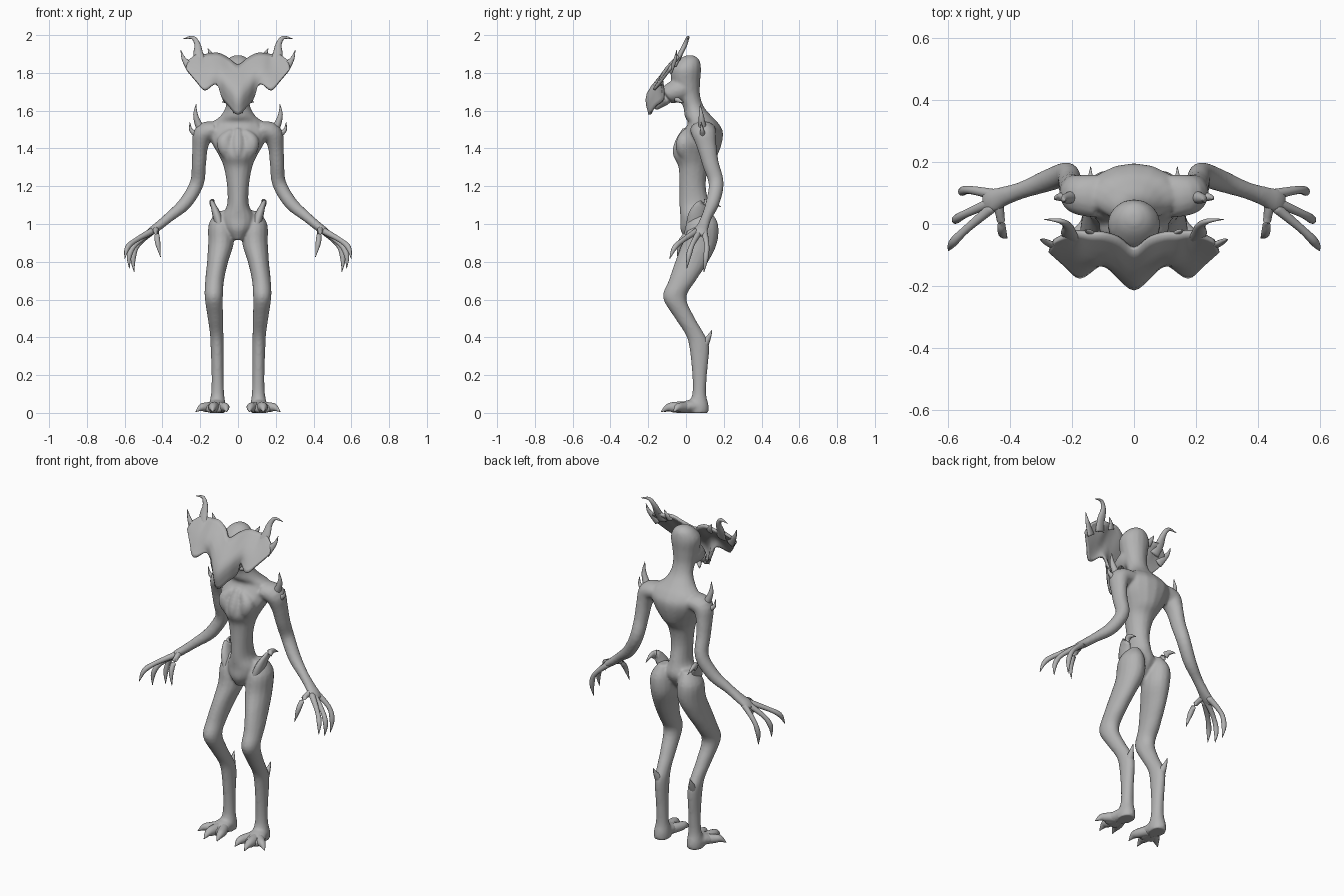
import bpy, bmesh, math
from mathutils import Vector

cube = bpy.data.objects.get("Cube")
if cube:
    bpy.data.objects.remove(cube, do_unlink=True)

grey = bpy.data.materials.new("plain_grey")
grey.use_nodes = True
tone = (0.45, 0.45, 0.45, 1)
grey.diffuse_color = tone
for node in grey.node_tree.nodes:
    if node.type == 'BSDF_PRINCIPLED':
        node.inputs["Base Color"].default_value = tone

UNIT = 0.01  # every table below is in hundredths


def spline(points, steps=4):
    """Smooth curve through tuples of any length."""
    result = []
    last = len(points) - 1
    for i in range(last):
        a, b = points[max(i - 1, 0)], points[i]
        c, d = points[i + 1], points[min(i + 2, last)]
        for s in range(steps):
            t = s / steps
            result.append(tuple(
                q + t / 2 * (r - p + t * (2 * p - 5 * q + 4 * r - e + t * (3 * (q - r) + e - p)))
                for p, q, r, e in zip(a, b, c, d)))
    result.append(tuple(points[-1]))
    return result


def tube(bm, points, side=1, level=False, segments=16):
    """Loft ellipses along a path of x, y, z, radius and optional second radius."""
    path = spline([p if len(p) == 5 else (*p, p[3]) for p in points])
    centres = [Vector(p[:3]) for p in path]
    rings = []
    for i, p in enumerate(path):
        ahead = (centres[min(i + 1, len(path) - 1)] - centres[max(i - 1, 0)]).normalized()
        if level:
            ahead = Vector((0, 0, 1))
        guide = Vector((0, 1, 0)) if abs(ahead.y) < 0.8 else Vector((0, 0, 1))
        u = guide.cross(ahead).normalized()
        v = ahead.cross(u)
        ring = []
        for k in range(segments):
            angle = math.tau * k / segments
            co = (centres[i] + u * math.cos(angle) * max(p[3], 0.12)
                  + v * math.sin(angle) * max(p[4], 0.12))
            ring.append(bm.verts.new((co.x * side * UNIT, co.y * UNIT, max(co.z, 0) * UNIT)))
        rings.append(ring)
    for low, high in zip(rings, rings[1:]):
        for k in range(segments):
            n = (k + 1) % segments
            bm.faces.new((low[k], low[n], high[n], high[k]))
    bm.faces.new(rings[0][::-1])
    bm.faces.new(rings[-1])


def finish(name, bm):
    bmesh.ops.recalc_face_normals(bm, faces=bm.faces[:])
    mesh = bpy.data.meshes.new(name)
    bm.to_mesh(mesh)
    bm.free()
    mesh.materials.append(grey)
    mesh.shade_smooth()
    obj = bpy.data.objects.new(name, mesh)
    bpy.context.collection.objects.link(obj)
    return obj


def pair(name, paths):
    """One object holding tapered tubes on both sides."""
    bm = bmesh.new()
    for path in paths:
        for side in (1, -1):
            tube(bm, path, side, segments=12)
    return finish(name, bm)


# Body: torso, neck, skull, arms and legs fused into one skin
torso = [(0, 3, 91.5, 2.5, 3), (0, 4, 97, 6.5, 7), (0, 5.5, 103, 9, 8.5), (0, 4.5, 110, 5.8, 8),
         (0, 3.5, 120, 5.8, 7), (0, 4, 130, 7.5, 8), (0, 5, 136, 10, 11.5),
         (0, 7, 143, 14, 12), (0, 9, 149, 15.5, 10.5), (0, 9, 153.5, 14, 8),
         (0, 6.5, 157, 9.5, 7.2), (0, 4, 162, 6.6, 5.5), (0, 1.5, 168, 6.3, 6),
         (0, 0, 175, 7.5, 7.5), (0, 0, 182, 8.5, 8), (0, 1.5, 187, 5.8, 5.5), (0, 2, 189.3, 2, 2)]
jaw = [(0, -17, 161.5, 1.5, 2), (0, -10, 168, 6, 5), (0, -3, 171, 7.5, 6.5), (0, 3, 173, 6, 6)]
breastbone = [(0, 0, 150, 2, 2), (0, -3.5, 143, 3, 2.5), (0, -5, 137, 2, 2), (0, -2, 130, 1, 1)]
arm = [(12, 9, 150, 4.5, 7), (18, 9.5, 148, 5.5, 6.5), (20, 11, 141, 4.2, 5.2),
       (20.7, 13, 132, 3.8, 4.4), (21.8, 16, 121.5, 3.7, 4), (28, 14, 111, 3.5, 3.6),
       (36, 11, 104, 2.7, 2.8), (42, 9, 99, 2.4, 3.2), (46, 7.5, 96, 2.1, 4), (48.5, 7, 94, 1.2, 3.5)]
chest = [(3, 0, 149, 2, 2), (7, -1, 144, 4, 4), (6, -1.5, 139, 4, 3.5), (4, 1, 133, 2, 2)]
leg = [(8, 9, 107, 3, 4), (9, 8.5, 100, 6.5, 8.5), (9, 7.3, 90, 6.8, 9.2), (10.8, 3, 80, 5.6, 8.8),
       (12.4, -2, 70, 5, 7.2), (12.8, -6, 61, 4.8, 6.2), (12, -0.8, 50.5, 4.1, 5.3),
       (11.3, 4.5, 42, 3.6, 5), (11, 7, 35, 3.5, 5.3), (10.8, 7.2, 20, 3.2, 3.9),
       (10.8, 7, 10, 3.5, 3.7), (11, 6.5, 4, 4.5, 5.5), (11, 6.5, 0, 4.5, 5.5)]
foot = [(11, 9, 3, 4, 3), (11.5, 3, 3.5, 5, 3.5), (12.5, -3, 2.5, 6, 2.8), (13, -6, 2, 4.5, 2)]
bm = bmesh.new()
tube(bm, torso, level=True)
tube(bm, jaw)
tube(bm, breastbone)
for side in (1, -1):
    tube(bm, arm, side)
    tube(bm, chest, side)
    tube(bm, leg, side, level=True)
    tube(bm, foot, side)
body = finish("body", bm)
remesh = body.modifiers.new("fuse", 'REMESH')
remesh.mode = 'VOXEL'
remesh.voxel_size = 0.008
remesh.use_smooth_shade = True
smooth = body.modifiers.new("soften", 'SMOOTH')
smooth.iterations = 5

# Face shield: columns from the middle outward, each bottom, middle, top
half = [[(0, -19, 158), (0, -20, 169), (0, -8, 184)],
        [(4, -16.5, 162), (5, -16, 174), (5, -4.5, 187.5)],
        [(7.5, -12, 166), (9, -13, 178), (10, -3, 190)],
        [(11.5, -13, 174), (13, -12, 180), (14, -3, 190)],
        [(17.5, -17, 171), (17.5, -11, 180), (17.5, -2.5, 189.5)],
        [(22.5, -13, 176), (22, -9, 182), (21, -3, 190)],
        [(27.5, -8.5, 182), (27, -7.5, 184), (26, -5.5, 186.5)]]
other = [[(-x, y, z) for x, y, z in col] for col in half[:0:-1]]
columns = [spline(col) for col in other + half]
grid = [spline(row) for row in zip(*columns)]
bm = bmesh.new()
verts = [[bm.verts.new(Vector(p) * UNIT) for p in row] for row in grid]
for low, high in zip(verts, verts[1:]):
    for k in range(len(low) - 1):
        bm.faces.new((low[k], low[k + 1], high[k + 1], high[k]))
shield = finish("face_shield", bm)
thick = shield.modifiers.new("thickness", 'SOLIDIFY')
thick.thickness = 0.016
thick.offset = 0

# Horns around the shield, and small jaw spikes
pair("shield_horns", [
    [(19.5, -6, 184, 3, 1.2), (21, -3, 190, 2.6, 1.3), (21.5, -0.5, 195, 1.6, 1.2),
     (24, 1, 198.7, 1, 0.8), (29, 1.5, 198, 0.1)],
    [(24, -8, 181, 2.5, 1), (27, -6.5, 185, 1.8, 1), (29, -5.5, 188, 1, 0.8), (30.3, -5, 192, 0.1)],
    [(13, -4, 187, 2, 1), (14.5, -2.5, 190, 1.2, 0.8), (16, -2, 193, 0.1)],
])
pair("jaw_spikes", [
    [(5, -5, 166, 1.5), (7, -3, 165, 0.9), (8.3, -1, 164.5, 0.1)],
    [(1, -18, 161, 1), (2, -18.5, 160, 0.6), (2.6, -18.5, 158.5, 0.1)],
])

# Shoulder, hip and calf spikes
pair("shoulder_horns", [
    [(18.5, 9, 148, 2.5), (21, 8.5, 153, 1.9), (22.5, 8, 158, 1.2), (22.2, 7.5, 163.5, 0.1)],
    [(20, 9, 145, 2), (23, 8.8, 148, 1.5), (25, 8.5, 150, 0.9), (25.5, 8, 154, 0.1)],
])
pair("hip_blades", [
    [(9, 4, 97, 2.5, 4), (11, 5.5, 104, 2.4, 4.5), (13, 8.5, 109.5, 1.5, 3.5),
     (14, 13, 111.5, 1.2, 1.5), (14, 18.5, 109, 0.1)],
])
pair("calf_spurs", [
    [(11.2, 8, 33, 2.5), (11.5, 10.5, 37.5, 2), (12, 12.5, 41, 1), (12.2, 13.8, 44, 0.1)],
])

# Fingers and thumb with swollen knuckles, each ending in a claw
def finger(a, b, c, d):
    return [(*a, 1.8), (*b, 1.3), (*c, 1.4), (*d, 0.1)]


pair("fingers", [
    finger((45, 9.5, 96.5), (53, 11, 89), (55.5, 10.5, 82), (55, 9.5, 74.5)),
    finger((45, 7.5, 96.5), (54, 3.5, 89.5), (57.5, 1.5, 83.5), (57.5, 0.5, 76.5)),
    finger((45, 6, 96.5), (54, -1.5, 91.5), (58.5, -6, 87.5), (60, -8.7, 81.5)),
    finger((44, 7.5, 97.5), (43, 1, 95), (42.5, -3, 90), (41, -4.5, 82.5)),
])

# Clawed toes
pair("toes", [
    [(10, 1, 3, 3), (7.5, -4.5, 3, 2.6), (6.5, -8, 2.8, 2), (6, -11.5, 0.6, 0.2)],
    [(12, 0, 3, 3), (13, -6, 3, 2.8), (13.3, -9.5, 2.8, 2), (13.5, -13.2, 0.6, 0.2)],
    [(13, 1, 3, 3), (17, -2.5, 3, 2.5), (19.5, -4.5, 2.8, 1.9), (22.3, -6.5, 0.6, 0.2)],
])
